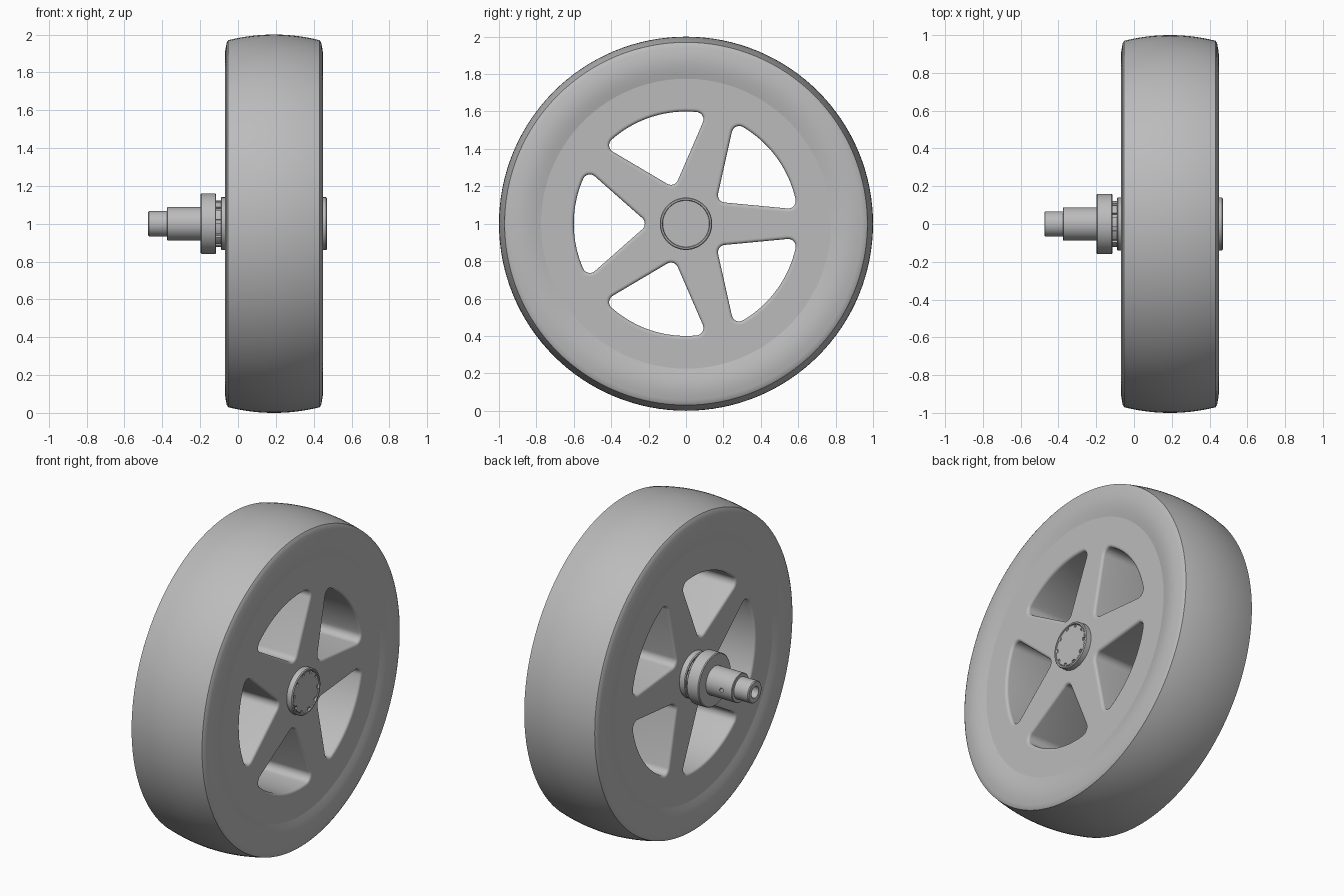
import bpy, bmesh
from math import sin, cos, pi, radians, sqrt, atan2
from mathutils import Matrix

if "Cube" in bpy.data.objects:
    bpy.data.objects.remove(bpy.data.objects["Cube"])

MID = 0.19      # centre plane of the wheel along x
FACE = 0.243    # half thickness of the rim disc
SEG = 128
RIM_R = 0.775

grey = bpy.data.materials.new("plain_grey")
grey.use_nodes = True
grey.diffuse_color = (0.5, 0.5, 0.5, 1)
grey.node_tree.nodes["Principled BSDF"].inputs["Base Color"].default_value = (0.5, 0.5, 0.5, 1)


def finish(name, bm, angle=32):
    bmesh.ops.remove_doubles(bm, verts=bm.verts, dist=1e-5)
    bmesh.ops.recalc_face_normals(bm, faces=bm.faces)
    bm.transform(Matrix.Translation((0, 0, 1)))
    mesh = bpy.data.meshes.new(name)
    bm.to_mesh(mesh)
    bm.free()
    mesh.materials.append(grey)
    obj = bpy.data.objects.new(name, mesh)
    bpy.context.collection.objects.link(obj)
    bpy.ops.object.select_all(action='DESELECT')
    obj.select_set(True)
    bpy.context.view_layer.objects.active = obj
    bpy.ops.object.shade_smooth_by_angle(angle=radians(angle))
    return obj


def bridge(bm, a, b):
    n = len(a)
    for i in range(n):
        bm.faces.new((a[i], a[(i + 1) % n], b[(i + 1) % n], b[i]))


def ring(bm, x, pts):
    return [bm.verts.new((x, y, z)) for y, z in pts]


def circle(r, n=SEG):
    return [(r * cos(2 * pi * i / n), r * sin(2 * pi * i / n)) for i in range(n)]


def lathe(name, profile, closed=False):
    """Revolve (x, radius) points about the axle line."""
    bm = bmesh.new()
    rings = [ring(bm, x, circle(max(r, 1e-4))) for x, r in profile]
    for a, b in zip(rings, rings[1:]):
        bridge(bm, a, b)
    if closed:
        bridge(bm, rings[-1], rings[0])
    else:
        bm.faces.new(rings[0])
        bm.faces.new(rings[-1])
    return finish(name, bm)


# Tyre: crowned tread, sharp shoulder and softly bulging sidewalls
half = [(0.235, 0.77)]
for i in range(13):
    t = i / 12
    half.append((0.243 + 0.017 * sin(pi * min(t * 0.8, 1)), RIM_R + 0.165 * t))
half += [(0.25, 0.957), (0.242, 0.97)]
tread = [(0.242 * (1 - i / 12), 1 - 0.03 * (1 - i / 12) ** 2) for i in range(1, 13)]
right = half + tread
left = [(-x, r) for x, r in reversed(right[:-1])]
lathe("tyre", [(MID + x, r) for x, r in right + left], closed=True)


# Rim disc: five rounded windows with softened edges
def arc(cx, cy, r, a0, a1, n):
    return [(cx + r * cos(a0 + (a1 - a0) * i / n), cy + r * sin(a0 + (a1 - a0) * i / n))
            for i in range(n + 1)]


def window(grow, turn):
    a, tip, outer, rc = radians(41.4), 0.2, 0.6, 0.04
    c0 = tip + rc / sin(a)
    reach = outer - rc
    d = -c0 * cos(a) + sqrt(reach ** 2 - (c0 * sin(a)) ** 2)
    cx, cy = c0 + d * cos(a), d * sin(a)
    phi, side, r = atan2(cy, cx), a + pi / 2, rc + grow
    pts = arc(cx, -cy, r, -side, -phi, 8)
    pts += arc(0, 0, outer + grow, -phi, phi, 20)[1:-1]
    pts += arc(cx, cy, r, phi, side, 8)
    pts += arc(c0, 0, r, side, 2 * pi - side, 8)
    return [(y * cos(turn) - z * sin(turn), y * sin(turn) + z * cos(turn)) for y, z in pts]


bm = bmesh.new()
soft = 0.016
layers = [(FACE, soft + 0.005)]
layers += [(FACE - soft * (1 - cos(t)), soft * (1 - sin(t)))
           for t in [i * pi / 8 for i in range(5)]]
layers += [(-x, g) for x, g in reversed(layers)]
borders = {1: [], -1: []}
for k in range(5):
    turn = radians(36 + 72 * k)
    loops = [ring(bm, MID + x, window(g, turn)) for x, g in layers]
    for a, b in zip(loops, loops[1:]):
        bridge(bm, a, b)
    borders[1].append(loops[0])
    borders[-1].append(loops[-1])
rims = [ring(bm, MID + s * FACE, circle(RIM_R)) for s in (1, -1)]
bridge(bm, *rims)
borders[1].append(rims[0])
borders[-1].append(rims[1])
for s, loops in borders.items():
    edges = [bm.edges.get((l[i - 1], l[i])) for l in loops for i in range(len(l))]
    bmesh.ops.triangle_fill(bm, use_beauty=True, use_dissolve=False, edges=edges, normal=(s, 0, 0))
finish("rim_disc", bm)


# Bearing on each side: raised ring holding a notched disc
def notched_disc(name, x0, x1, r, notch_r, count=10):
    pts = []
    for k in range(count):
        for i in range(7):
            t = 2 * pi * (k + 0.72 * i / 6) / count
            pts.append((r * cos(t), r * sin(t)))
        for f in (0.72, 1.0):
            t = 2 * pi * (k + f) / count
            pts.append((notch_r * cos(t), notch_r * sin(t)))
    bm = bmesh.new()
    a, b = ring(bm, x0, pts), ring(bm, x1, pts)
    bridge(bm, a, b)
    bm.faces.new(a)
    bm.faces.new(b)
    finish(name, bm)


for side, s in (("left", 1), ("right", -1)):
    cap = [(0.2, 0), (0.2, 0.14), (0.276, 0.14), (0.281, 0.135), (0.281, 0.127),
           (0.27, 0.124), (0.27, 0)]
    lathe(side + "_bearing_ring", [(MID + s * x, r) for x, r in cap])
notched_disc("left_notched_disc", 0.45, 0.468, 0.122, 0.108)
notched_disc("right_notched_disc", -0.118, -0.07, 0.122, 0.108)

# Axle: collar, stepped shaft and bored end
axle = lathe("axle", [(-0.08, 0), (-0.08, 0.1), (-0.115, 0.1), (-0.115, 0.155), (-0.12, 0.16),
                      (-0.193, 0.16), (-0.198, 0.155), (-0.198, 0.088), (-0.373, 0.088),
                      (-0.376, 0.085), (-0.376, 0.067), (-0.47, 0.067), (-0.475, 0.062),
                      (-0.475, 0.035), (-0.38, 0.035), (-0.38, 0)])

# Small cross hole in the shaft
bpy.ops.mesh.primitive_cylinder_add(vertices=24, radius=0.013, depth=0.08,
                                    location=(-0.305, 0.09, 1), rotation=(pi / 2, 0, 0))
cutter = bpy.context.object
cutter.name = "hole_cutter"
cutter.hide_render = True
cutter.data.materials.append(grey)
cut = axle.modifiers.new("cross_hole", 'BOOLEAN')
cut.operation = 'DIFFERENCE'
cut.object = cutter
bpy.context.view_layer.objects.active = axle
bpy.ops.object.modifier_apply(modifier=cut.name)
bpy.data.objects.remove(cutter)
